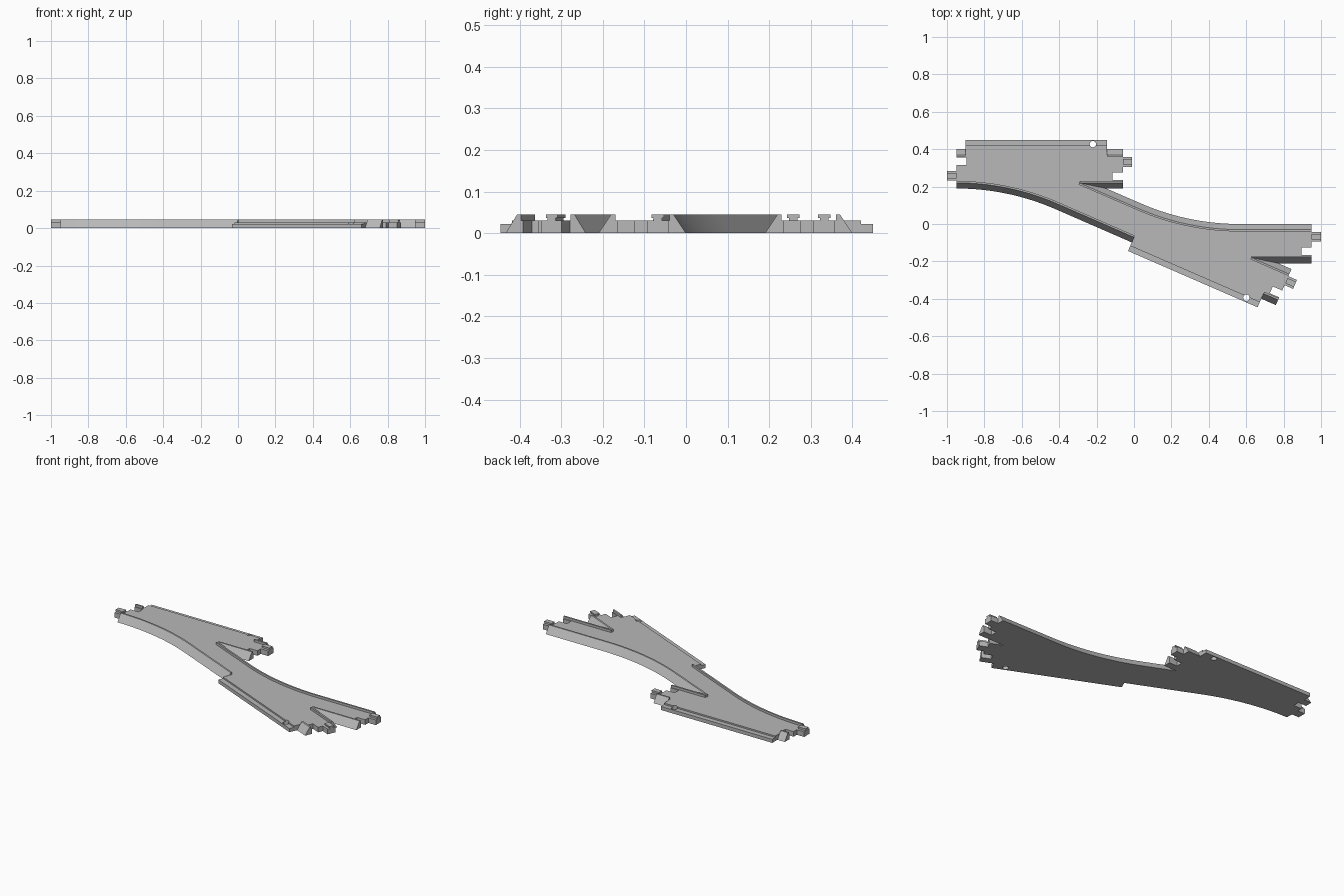
import bpy, bmesh, math
from math import sin, cos, pi

cube = bpy.data.objects.get("Cube")
if cube:
    bpy.data.objects.remove(cube, do_unlink=True)

# Shared dimensions
TURN = math.radians(23.5)
RADIUS = 1.43
DECK, RIM, LEDGE = 0.031, 0.045, 0.022
INNER, CREST, FOOT = 0.065, 0.075, 0.105
BODY, OUTER = 0.125, 0.155
START, STOP, END = 0.05, 0.805, 0.89
STEPS = 20

grey = bpy.data.materials.new("light grey plastic")
grey.use_nodes = True
colour = (0.48, 0.48, 0.48, 1)
grey.diffuse_color = colour
grey.node_tree.nodes["Principled BSDF"].inputs["Base Color"].default_value = colour


# Stations along the lanes: x, y, heading
def lane_a(u):
    return (-0.95 + u, 0.295, 0)


def lane_b(u):
    d = u - 0.012
    return (-0.005 + d * cos(TURN), 0.013 - d * sin(TURN), -TURN)


def lane_end(x):
    return (x, -0.105, 0)


def shift(station, u, v):
    x, y, a = station
    return (x + u * cos(a) - v * sin(a), y + u * sin(a) + v * cos(a))


angles = [TURN * i / STEPS for i in range(STEPS + 1)]
first_bend = [(-0.95 + RADIUS * sin(t), 0.295 - RADIUS + RADIUS * cos(t), -t) for t in angles]
second_bend = [(0.565 - RADIUS * sin(t), -0.105 + RADIUS - RADIUS * cos(t), -t)
               for t in reversed(angles)]
left_end = (-0.95, 0.295, pi)


def finish(name, bm):
    bmesh.ops.recalc_face_normals(bm, faces=bm.faces)
    mesh = bpy.data.meshes.new(name)
    bm.to_mesh(mesh)
    bm.free()
    mesh.materials.append(grey)
    obj = bpy.data.objects.new(name, mesh)
    bpy.context.collection.objects.link(obj)
    return obj


def activate(obj):
    bpy.ops.object.select_all(action='DESELECT')
    obj.select_set(True)
    bpy.context.view_layer.objects.active = obj


def plate(name, outline, height):
    bm = bmesh.new()
    face = bm.faces.new([bm.verts.new((x, y, 0)) for x, y in outline])
    top = bmesh.ops.extrude_face_region(bm, geom=[face])["geom"]
    verts = [g for g in top if isinstance(g, bmesh.types.BMVert)]
    bmesh.ops.translate(bm, verts=verts, vec=(0, 0, height))
    return finish(name, bm)


def sweep(name, stations, profile):
    bm = bmesh.new()
    rings = [[bm.verts.new((*shift(s, 0, v), z)) for v, z in profile] for s in stations]
    n = len(profile)
    for a, b in zip(rings, rings[1:]):
        for i in range(n):
            j = (i + 1) % n
            bm.faces.new((a[i], a[j], b[j], b[i]))
    bm.faces.new(rings[0])
    bm.faces.new(rings[-1])
    obj = finish(name, bm)
    activate(obj)
    bpy.ops.object.shade_smooth_by_angle(angle=math.radians(20))
    return obj


def rim(name, stations, side):
    profile = [(INNER, 0), (FOOT, 0), (CREST, RIM), (INNER, RIM)]
    return sweep(name, stations, [(side * v, z) for v, z in profile])


# Notched lane end, from its right to its left
def lane_mouth(station):
    notch = [(0, -INNER), (0, -0.06), (-0.055, -0.06), (-0.055, -0.02), (0, -0.02), (0, INNER)]
    return [shift(station, u, v) for u, v in notch]


def side_block(lane, side, inner, outer):
    return [shift(lane(u), 0, side * v)
            for u, v in ((START, inner), (START, outer), (STOP, outer), (STOP, inner))]


# Deck with both forks
outline = [shift(s, 0, -INNER) for s in first_bend[1:]]
outline += side_block(lane_b, -1, INNER, BODY)
outline += lane_mouth(lane_b(END))
outline.append((0.627, -0.18))
outline += lane_mouth(lane_end(0.95))
outline += [shift(s, 0, INNER) for s in reversed(second_bend)]
outline.append((-0.29, 0.222))
outline += lane_mouth(lane_a(END))
outline += reversed(side_block(lane_a, 1, INNER, BODY))
outline += lane_mouth(left_end)
deck = plate("road_deck", outline, DECK)

# Low ledges on the straight sides
back_ledge = plate("back_ledge", side_block(lane_a, 1, BODY, OUTER), LEDGE)
front_ledge = plate("front_ledge", side_block(lane_b, -1, BODY, OUTER), LEDGE)

# Round holes through the ledges
for lane, side, ledge in ((lane_a, 1, back_ledge), (lane_b, -1, front_ledge)):
    x, y = shift(lane(0.73), 0, side * 0.132)
    bpy.ops.mesh.primitive_cylinder_add(vertices=24, radius=0.017, depth=0.2, location=(x, y, 0))
    cutter = bpy.context.object
    cutter.name = "hole_cutter"
    cutter.hide_render = True
    for target in (deck, ledge):
        mod = target.modifiers.new("hole", 'BOOLEAN')
        mod.operation = 'DIFFERENCE'
        mod.solver = 'EXACT'
        mod.object = cutter
        activate(target)
        bpy.ops.object.modifier_apply(modifier=mod.name)
    bpy.data.objects.remove(cutter, do_unlink=True)

# Raised sloping rims
rim("front_curve_rim", first_bend + [lane_b(START)], -1)
rim("back_curve_rim", [lane_b(-0.334)] + second_bend + [lane_end(0.95)], 1)
rim("back_fork_rim", [lane_a(0.66), lane_a(END)], -1)
rim("back_left_rim", [lane_a(0), lane_a(START)], 1)
rim("back_right_rim", [lane_a(STOP), lane_a(END)], 1)
rim("front_right_rim", [lane_b(STOP), lane_b(END)], -1)
rim("front_fork_rim", [lane_b(0.668), lane_b(END)], 1)
rim("right_fork_rim", [lane_end(0.627), lane_end(0.95)], -1)

# Connector tongues with a narrow neck and a cap
half = [(0.026, 0), (0.026, DECK), (0.01, DECK), (0.01, 0.037), (0.015, 0.037), (0.015, RIM)]
tongue = [(0.037 + v, z) for v, z in half] + [(0.037 - v, z) for v, z in reversed(half)]
mouths = {"left": left_end, "right": lane_end(0.95),
          "back_fork": lane_a(END), "front_fork": lane_b(END)}
for name, station in mouths.items():
    tip = (*shift(station, 0.05, 0), station[2])
    sweep(name + "_tongue", [station, tip], tongue)
